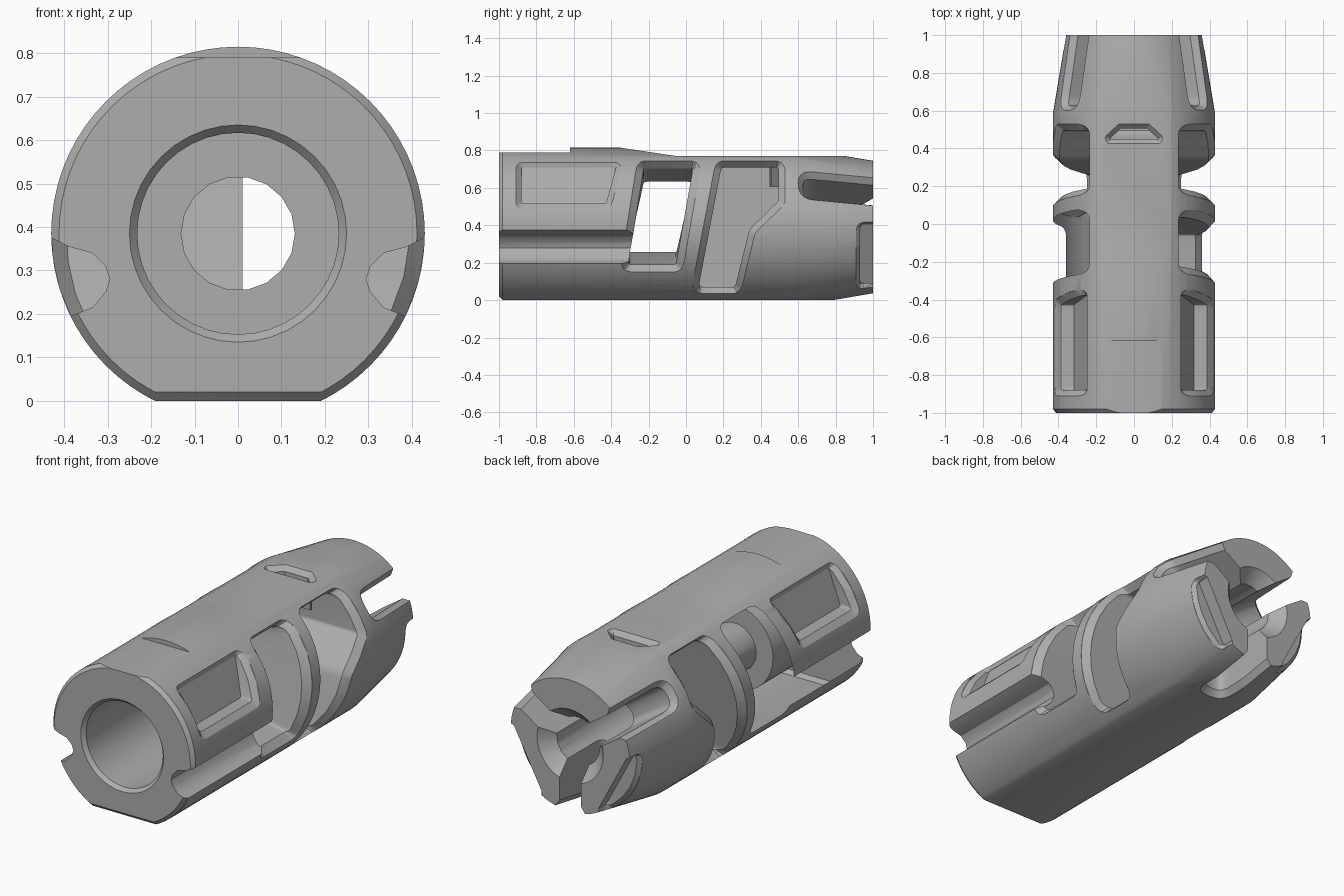
import bpy, bmesh, math

if "Cube" in bpy.data.objects:
    bpy.data.objects.remove(bpy.data.objects["Cube"], do_unlink=True)

AXIS = 0.385     # height of the bore axis
R = 0.43         # outer radius


def make_object(name, bm):
    bmesh.ops.recalc_face_normals(bm, faces=bm.faces)
    mesh = bpy.data.meshes.new(name)
    bm.to_mesh(mesh)
    bm.free()
    ob = bpy.data.objects.new(name, mesh)
    bpy.context.scene.collection.objects.link(ob)
    return ob


def loft(name, rings):
    """Closed solid through rings of equal point count."""
    bm = bmesh.new()
    loops = [[bm.verts.new(p) for p in ring] for ring in rings]
    n = len(loops[0])
    for a, b in zip(loops, loops[1:]):
        for i in range(n):
            j = (i + 1) % n
            bm.faces.new((a[i], a[j], b[j], b[i]))
    bm.faces.new(loops[0])
    bm.faces.new(loops[-1])
    return make_object(name, bm)


def turned(name, profile, sides):
    """Solid of revolution about the bore axis from (y, radius) pairs."""
    return loft(name, [[(r * math.cos(2 * math.pi * i / sides), y,
                         AXIS + r * math.sin(2 * math.pi * i / sides))
                        for i in range(sides)] for y, r in profile])


def rounded(points, radius, step=0.07):
    """Counter-clockwise outline with rounded corners and divided sides."""
    out = []
    n = len(points)
    for i, (px, py) in enumerate(points):
        (ax, ay), (bx, by) = points[i - 1], points[(i + 1) % n]
        la, lb = math.hypot(ax - px, ay - py), math.hypot(bx - px, by - py)
        ua, ub = ((ax - px) / la, (ay - py) / la), ((bx - px) / lb, (by - py) / lb)
        inner = math.acos(max(-1, min(1, ua[0] * ub[0] + ua[1] * ub[1])))
        t = min(radius / math.tan(inner / 2), 0.45 * la, 0.45 * lb)
        for k in range(6):
            f = k / 5
            wa, wb = (1 - f) ** 2 * t, f ** 2 * t
            out.append((px + ua[0] * wa + ub[0] * wb, py + ua[1] * wa + ub[1] * wb))
    result = []
    for i, p in enumerate(out):
        q = out[(i + 1) % len(out)]
        m = max(1, int(math.dist(p, q) / step))
        result += [(p[0] + (q[0] - p[0]) * k / m, p[1] + (q[1] - p[1]) * k / m)
                   for k in range(m)]
    return result


def inset(points, d):
    out = []
    n = len(points)
    for i, p in enumerate(points):
        a, b = points[i - 1], points[(i + 1) % n]
        l1, l2 = math.dist(a, p), math.dist(p, b)
        n1 = (-(p[1] - a[1]) / l1, (p[0] - a[0]) / l1)
        n2 = (-(b[1] - p[1]) / l2, (b[0] - p[0]) / l2)
        k = d / (1 + n1[0] * n2[0] + n1[1] * n2[1])
        out.append((p[0] + (n1[0] + n2[0]) * k, p[1] + (n1[1] + n2[1]) * k))
    return out


def surface(y, t, cap=1.0):
    """Distance of the skin from the mid plane at (y, t), t from the axis."""
    r = R - max(0, y - 0.58) * 0.167
    return min(cap, math.sqrt(max(0.0004, r * r - t * t)))


def cutter(name, outline, d, floor, angle=0, sign=1, cap=1.0, depth=0.035, squash=1.0):
    """Recess with a chamfered rim that follows the curved skin."""
    c, s = math.cos(math.radians(angle)), math.sin(math.radians(angle))

    def place(x, y, t):
        return (sign * (x * c - t * s), y, AXIS + x * s + t * c)
    small = inset(outline, d)
    skin = [surface(y, t, cap) for y, t in outline]
    base = [floor(t) for y, t in small]
    mid = [max(b + 0.002, x - depth) for b, x in zip(base, skin)]
    return loft(name, [
        [place(b, y, 0.05 + (t - 0.05) * squash) for b, (y, t) in zip(base, small)],
        [place(m, y, t) for m, (y, t) in zip(mid, small)],
        [place(max(x, m + 0.002), y, t) for x, m, (y, t) in zip(skin, mid, outline)],
        [place(0.6, y, t) for y, t in outline]])


def side_profile(name, points):
    return loft(name, [[(x, y, z) for y, z in points] for x in (-0.6, 0.6)])


def cut(ob, tool):
    tool.hide_render = True
    mod = ob.modifiers.new("cut", "BOOLEAN")
    mod.operation, mod.solver, mod.object = "DIFFERENCE", "EXACT", tool
    bpy.context.view_layer.objects.active = ob
    bpy.ops.object.modifier_apply(modifier=mod.name)
    bpy.data.objects.remove(tool, do_unlink=True)


def from_axis(points):
    return [(y, z - AXIS) for y, z in points]


# Main tube: chamfered front and tapered rear
body = turned("slotted_tube", [(-1, 0.412), (-0.98, R), (0.58, R), (1, 0.36)], 72)

# Flat underside and stepped, sloping top
cut(body, side_profile("underside", [(-1.1, -0.2), (1.1, -0.2), (1.1, 0), (-0.98, 0),
                                     (-1.0, 0.02), (-1.1, 0.12)]))
cut(body, side_profile("top_flat", [(-1.1, 0.79), (-0.62, 0.79), (-0.62, 0.83), (-0.45, 0.83),
                                    (-0.05, 0.77), (1.1, 0.77), (1.1, 1), (-1.1, 1)]))

# Front socket, through bore and rear crown
cut(body, turned("front_socket", [(-1.1, 0.25), (-1, 0.25), (-0.98, 0.232), (-0.42, 0.232)], 40))
cut(body, turned("bore", [(-0.6, 0.131), (1.1, 0.131)], 18))
cut(body, turned("rear_crown", [(0.93, 0.13), (1.0, 0.2), (1.1, 0.2)], 36))

# Outlines of the side openings, as (y, z)
front_port = rounded(from_axis([(-0.355, 0.15), (-0.02, 0.15), (0.085, 0.745), (-0.26, 0.745)]), 0.06)
rear_port = rounded(from_axis([(0.025, 0.035), (0.29, 0.035), (0.37, 0.36), (0.53, 0.515),
                               (0.53, 0.745), (0.16, 0.745)]), 0.06)
panel = rounded(from_axis([(-0.91, 0.487), (-0.405, 0.487), (-0.335, 0.738), (-0.91, 0.738)]), 0.045)
groove = [(0.5, 0.41), (0.39, 0.355), (0.335, 0.34), (0.305, 0.31), (0.295, 0.28),
          (0.305, 0.25), (0.335, 0.215), (0.385, 0.195), (0.5, 0.16)]
rear_slot = rounded([(0.6, -0.09), (1.2, -0.09), (1.2, 0.09), (0.6, 0.09)], 0.085)
rear_step = rounded([(0.91, -0.2), (1.2, -0.2), (1.2, 0.2), (0.91, 0.2)], 0.04)

for sign in (1, -1):
    cut(body, cutter("front_port", front_port, 0.04, lambda t: -0.01, sign=sign, squash=0.72))
    cut(body, cutter("rear_port", rear_port, 0.035, lambda t: -0.01, sign=sign))
    cut(body, cutter("side_panel", panel, 0.03,
                     lambda t: 0.235 + (0.735 - AXIS - t) * 0.38, sign=sign, depth=0.03))
    cut(body, loft("side_groove", [[(sign * x, y, z) for x, z in groove] for y in (-1.1, -0.28)]))
    cut(body, cutter("upper_rear_slot", rear_slot, 0.025, lambda t: -0.01, angle=34, sign=sign))
    cut(body, cutter("rear_step", rear_step, 0.02, lambda t: 0.29, angle=-28, sign=sign, depth=0.02))
cut(body, cutter("lower_rear_slot", rear_slot, 0.025, lambda t: -0.01, angle=-90, cap=0.385))

# Small vent on top, open to the rear port
vent = rounded([(0.425, -0.14), (0.46, -0.155), (0.53, -0.08), (0.53, 0.08),
                (0.46, 0.155), (0.425, 0.14)], 0.02)
cut(body, cutter("top_vent", vent, 0.025, lambda t: 0.22, angle=90, cap=0.385, depth=0.025))

# Material and shading
grey = bpy.data.materials.new("steel grey")
grey.use_nodes = True
colour = (0.42, 0.42, 0.42, 1)
grey.diffuse_color = colour
grey.node_tree.nodes["Principled BSDF"].inputs["Base Color"].default_value = colour
body.data.materials.clear()
body.data.materials.append(grey)
for poly in body.data.polygons:
    poly.material_index = 0
bpy.ops.object.select_all(action="DESELECT")
body.select_set(True)
bpy.context.view_layer.objects.active = body
bpy.ops.object.shade_smooth_by_angle(angle=math.radians(28))
